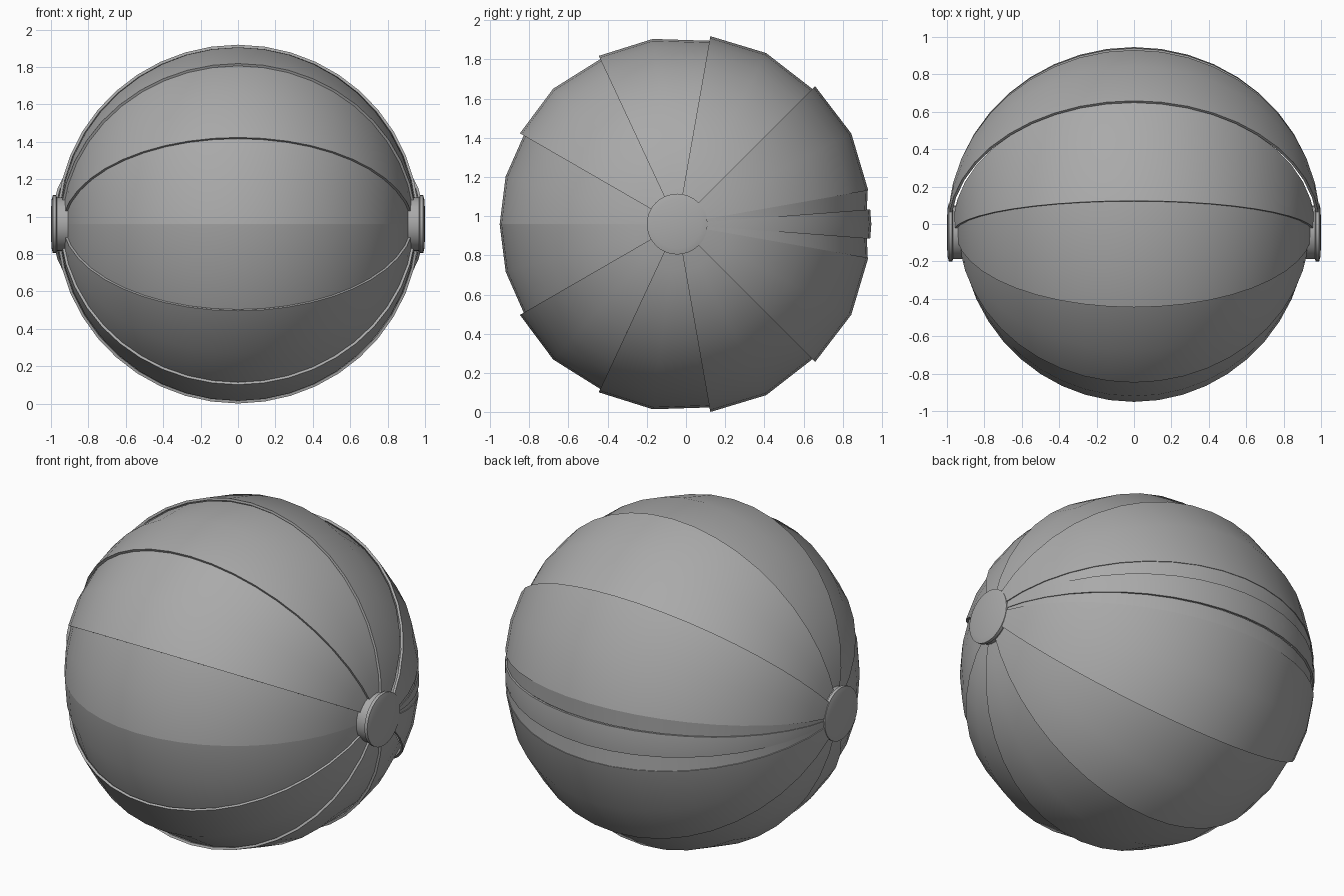
import bpy, bmesh, math

if "Cube" in bpy.data.objects:
    bpy.data.objects.remove(bpy.data.objects["Cube"])

CZ = 0.96            # height of the ball centre
PIVOT_Y = -0.045     # the shells fan out from this side axis
MERIDIAN = 20        # steps from side to side

grey = bpy.data.materials.new("grey")
grey.diffuse_color = (0.40, 0.40, 0.40, 1)
grey.use_nodes = True
grey.node_tree.nodes["Principled BSDF"].inputs["Base Color"].default_value = grey.diffuse_color


def finish(bm, name, angle=30):
    bmesh.ops.recalc_face_normals(bm, faces=bm.faces)
    me = bpy.data.meshes.new(name)
    bm.to_mesh(me)
    bm.free()
    me.materials.append(grey)
    ob = bpy.data.objects.new(name, me)
    bpy.context.collection.objects.link(ob)
    bpy.ops.object.select_all(action='DESELECT')
    ob.select_set(True)
    bpy.context.view_layer.objects.active = ob
    bpy.ops.object.shade_smooth_by_angle(angle=math.radians(angle))
    return ob


def meridian(theta, radius, rx, start):
    """Arc where a plane through the pivot axis cuts the ball."""
    dy, dz = math.cos(theta), math.sin(theta)
    mid = -PIVOT_Y * dy
    half = math.sqrt(radius ** 2 - (PIVOT_Y * dz) ** 2)
    limit = math.acos((start - mid) / half)
    pts = []
    for i in range(MERIDIAN + 1):
        t = limit * (2 * i / MERIDIAN - 1)
        rho = mid + half * math.cos(t)
        pts.append((rx * half / radius * math.sin(t),
                    PIVOT_Y + rho * dy, CZ + rho * dz))
    return pts


def shell(name, stations, rx, start, thick=0.014, side=1):
    """Thick curved slice; stations are (angle, radius) pairs."""
    bm = bmesh.new()
    outer, inner = [], []
    for deg, rad in stations:
        a = math.radians(deg) * side
        outer.append([bm.verts.new(p) for p in meridian(a, rad, rx, start)])
        inner.append([bm.verts.new(p) for p in
                      meridian(a, rad - thick, rx - thick, start)])
    n = len(stations)
    for j in range(n - 1):
        for i in range(MERIDIAN):
            for g in (outer, inner):
                bm.faces.new((g[j][i], g[j][i + 1], g[j + 1][i + 1], g[j + 1][i]))
        for i in (0, MERIDIAN):
            bm.faces.new((outer[j][i], outer[j + 1][i], inner[j + 1][i], inner[j][i]))
    for j in (0, n - 1):
        for i in range(MERIDIAN):
            bm.faces.new((outer[j][i], outer[j][i + 1], inner[j][i + 1], inner[j][i]))
    return finish(bm, name)


def hub(name, side):
    """Stepped round cap turned about the pivot axis."""
    profile = [(0.88, 0.143), (0.968, 0.143), (0.972, 0.155),
               (0.990, 0.155), (0.998, 0.125)]
    bm = bmesh.new()
    seg = 32
    rings = [[bm.verts.new((side * x,
                            PIVOT_Y + r * math.cos(2 * math.pi * k / seg),
                            CZ + r * math.sin(2 * math.pi * k / seg)))
              for k in range(seg)] for x, r in profile]
    for a, b in zip(rings, rings[1:]):
        for k in range(seg):
            m = (k + 1) % seg
            bm.faces.new((a[k], a[m], b[m], b[k]))
    bm.faces.new(rings[0])
    tip = bm.verts.new((side, PIVOT_Y, CZ))
    for k in range(seg):
        bm.faces.new((rings[-1][k], rings[-1][(k + 1) % seg], tip))
    return finish(bm, name)


# Overlapping shells: front edge stands proud, rear edge tucks under the next
for side, half in ((1, "upper"), (-1, "lower")):
    shell(half + "_front_shell",
          [(180, 0.951), (164.5, 0.952), (149, 0.945)], 0.930, 0.10, side=side)
    shell(half + "_front_middle_shell",
          [(150, 0.966), (132.5, 0.968), (114, 0.950)], 0.942, 0.10, side=side)
    shell(half + "_middle_shell",
          [(115, 0.967), (97.5, 0.960), (79, 0.945)], 0.955, 0.10, side=side)
    shell(half + "_rear_middle_shell",
          [(80, 0.967), (62.5, 0.964), (44, 0.946)], 0.970, 0.10, side=side)
    shell(half + "_rear_shell",
          [(45, 0.964), (27.5, 0.962), (10, 0.946)], 0.996, 0.13, side=side)
    # Slat sunk between the rear shell and the centre slat
    shell(half + "_rear_slat",
          [(10, 0.943), (4.35, 0.926)], 0.990, 0.13, side=side)

# Narrow slat along the back
shell("centre_rear_slat",
      [(4.35, 0.943), (0, 0.946), (-4.35, 0.943)], 0.993, 0.13)

# Pivot caps at both sides
hub("right_hub", 1)
hub("left_hub", -1)
